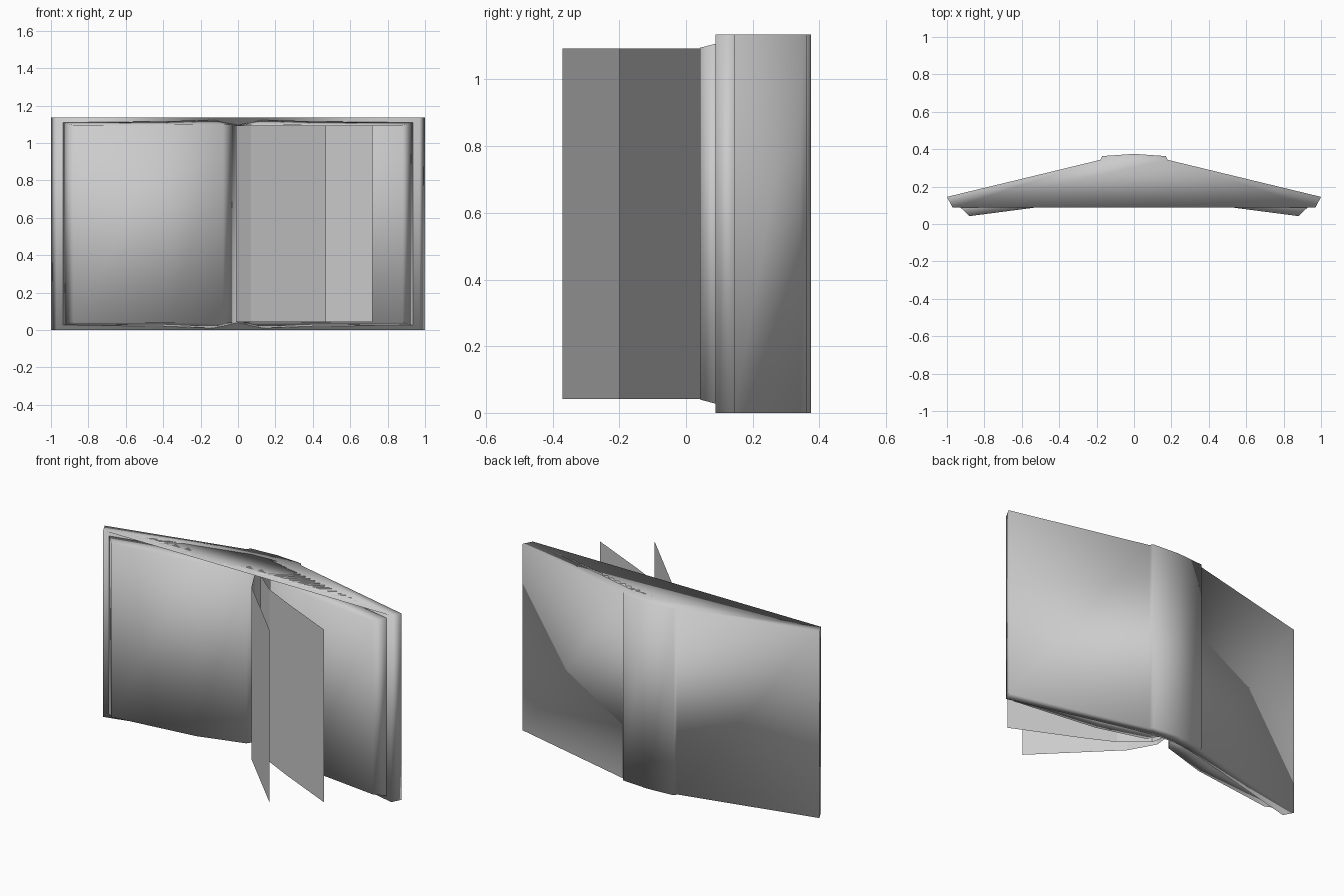
import bpy
import bmesh

cube = bpy.data.objects.get("Cube")
if cube:
    bpy.data.objects.remove(cube)

HEIGHT = 1.135

# One plain grey for the whole book
grey = bpy.data.materials.new("plain grey")
grey.use_nodes = True
grey.diffuse_color = (0.6, 0.6, 0.6, 1)
bsdf = grey.node_tree.nodes["Principled BSDF"]
bsdf.inputs["Base Color"].default_value = grey.diffuse_color
bsdf.inputs["Roughness"].default_value = 0.8


def upright(name, points, closed, smooth):
    """Stand a plan outline up; each point is x, y and its inset from both ends."""
    bm = bmesh.new()
    low = [bm.verts.new((x, y, inset)) for x, y, inset in points]
    high = [bm.verts.new((x, y, HEIGHT - inset)) for x, y, inset in points]
    count = len(points)
    for i in range(count if closed else count - 1):
        j = (i + 1) % count
        bm.faces.new((low[i], low[j], high[j], high[i]))
    if closed:
        caps = [bm.faces.new(low[::-1]), bm.faces.new(high)]
        bmesh.ops.triangulate(bm, faces=caps)
        bmesh.ops.recalc_face_normals(bm, faces=bm.faces[:])
    for face in bm.faces:
        face.smooth = smooth
    mesh = bpy.data.meshes.new(name)
    bm.to_mesh(mesh)
    bm.free()
    mesh.materials.append(grey)
    obj = bpy.data.objects.new(name, mesh)
    bpy.context.collection.objects.link(obj)
    return obj


def flip(points):
    return [(-x, y, inset) for x, y, inset in reversed(points)]


# Cover: two boards joined by a slightly raised spine
outer = [(1, 0.145, 0), (0.18, 0.343, 0), (0.17, 0.363, 0)]
inner = [(0.12, 0.302, 0), (0.97, 0.088, 0)]
upright("cover", outer + [(0, 0.375, 0)] + flip(outer)
        + flip(inner) + [(0, 0.31, 0)] + inner, True, True)

# Page blocks resting on each board
block = [(0, 0.31, 0.04), (0.08, 0.195, 0.036), (0.36, 0.11, 0.038),
         (0.88, 0.042, 0.04), (0.935, 0.095, 0.026),
         (0.4, 0.2, 0.02), (0.13, 0.287, 0.01)]
upright("left_page_block", block, True, True)
upright("right_page_block", flip(block), True, True)

# Two loose leaves turning over
leaves = {
    "long_leaf": [(0, 0.31), (0.025, 0.18), (0.17, 0.06), (0.35, -0.03), (0.72, -0.2)],
    "short_leaf": [(0, 0.31), (-0.012, 0.18), (0.07, 0.03), (0.47, -0.37)],
}
for name, path in leaves.items():
    upright(name, [(x, y, 0.042) for x, y in path], False, False)
